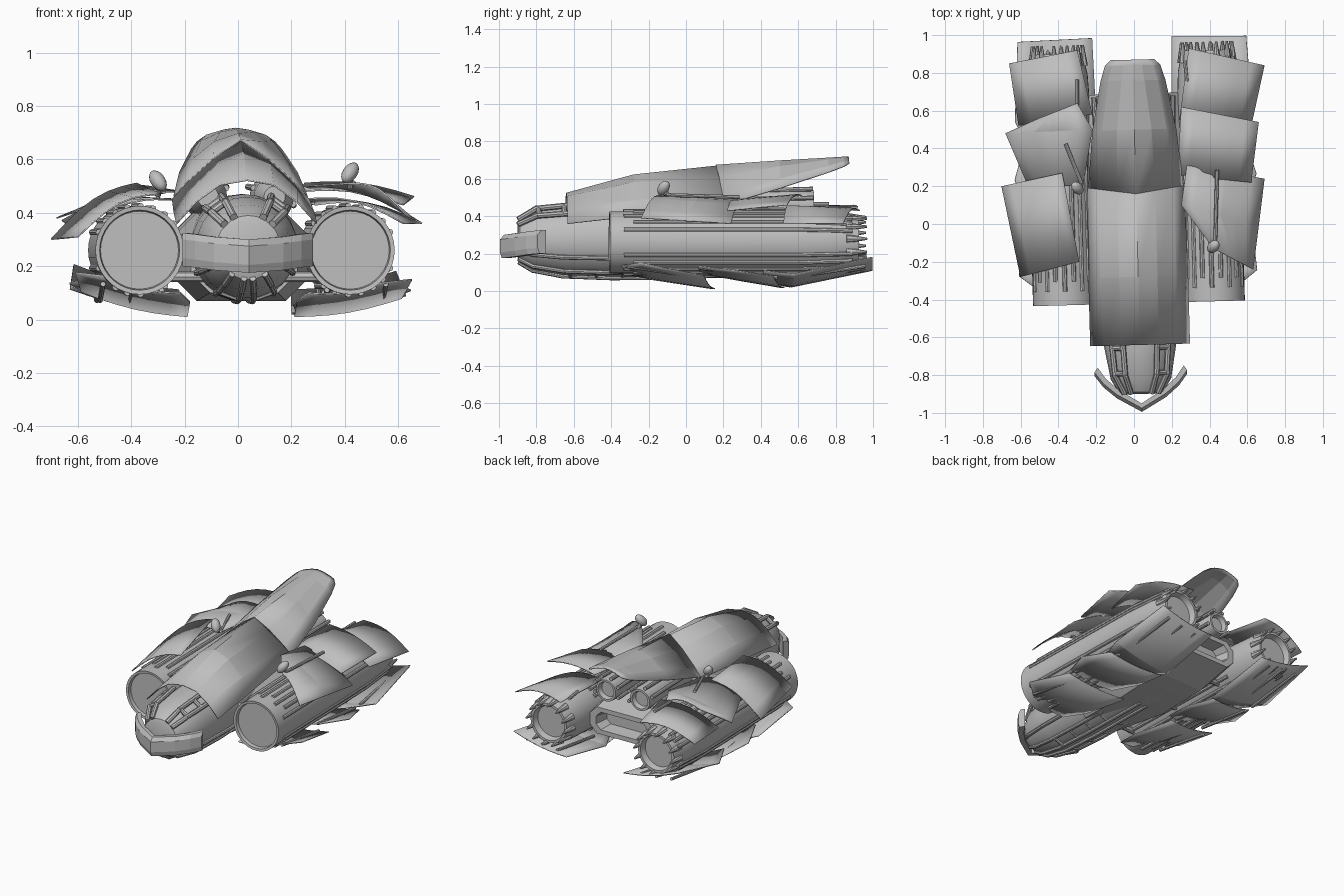
import bpy, bmesh, math
from mathutils import Matrix, Vector

if "Cube" in bpy.data.objects:
    bpy.data.objects.remove(bpy.data.objects["Cube"])

grey = bpy.data.materials.new("hull_grey")
grey.diffuse_color = (0.52, 0.52, 0.52, 1)
grey.use_nodes = True
grey.node_tree.nodes["Principled BSDF"].inputs["Base Color"].default_value = grey.diffuse_color
YAW = Matrix.Translation((0.015, 0, 0)) @ Matrix.Rotation(0.027, 4, 'Z')  # craft sits slightly turned
ID = Matrix.Identity(4)


def finish(name, bm, mat=YAW, thick=0, angle=30):
    bmesh.ops.recalc_face_normals(bm, faces=bm.faces)
    me = bpy.data.meshes.new(name)
    bm.to_mesh(me)
    bm.free()
    ob = bpy.data.objects.new(name, me)
    bpy.context.collection.objects.link(ob)
    me.materials.append(grey)
    ob.matrix_world = mat
    if thick:
        m = ob.modifiers.new("thickness", 'SOLIDIFY')
        m.thickness, m.offset = thick, 0
    bpy.ops.object.select_all(action='DESELECT')
    bpy.context.view_layer.objects.active = ob
    ob.select_set(True)
    bpy.ops.object.shade_smooth_by_angle(angle=math.radians(angle))
    return ob


def loft(name, rows, mat=YAW, thick=0, closed=False, angle=30):
    bm = bmesh.new()
    vs = [[bm.verts.new(p) for p in r] for r in rows]
    n = len(rows[0])
    for a, b in zip(vs, vs[1:]):
        for i in range(n if closed else n - 1):
            j = (i + 1) % n
            bm.faces.new((a[i], a[j], b[j], b[i]))
    if closed:
        bm.faces.new(vs[0])
        bm.faces.new(vs[-1])
    return finish(name, bm, mat, thick, angle)


def lathe(name, profile, x, z, n=32):
    """Turned part along y; profile is (y, radius)."""
    rows = [[(x + r * math.cos(t * math.tau / n), y, z + r * math.sin(t * math.tau / n))
             for t in range(n)] for y, r in profile]
    return loft(name, rows, closed=True)


def tubes(name, paths, r, n=8, mat=YAW):
    """Round bars along point paths, joined in one mesh."""
    bm = bmesh.new()
    for path in paths:
        pts = [Vector(p) for p in path]
        for a, b in zip(pts, pts[1:]):
            d = b - a
            m = Matrix.Translation((a + b) / 2) @ d.to_track_quat('Z', 'Y').to_matrix().to_4x4()
            bmesh.ops.create_cone(bm, cap_ends=True, segments=n, radius1=r, radius2=r,
                                  depth=d.length + r, matrix=m)
    return finish(name, bm, mat)


def plate(name, rows, bulge, mat=ID, n=6):
    """Curved armour plate from rows of (inner, outer) points."""
    grid = []
    for a, b in rows:
        a, b = Vector(a), Vector(b)
        grid.append([a.lerp(b, i / n) + Vector((0, 0, bulge * math.sin(math.pi * i / n)))
                     for i in range(n + 1)])
    return loft(name, grid, mat, 0.006, angle=8)


def mirror(half):
    return half + [(-x, z) for x, z in reversed(half[:-1])]


def polar(x, z, r, deg, y, s=1):
    a = math.radians(deg)
    return (x + s * r * math.cos(a), y, z + r * math.sin(a))


# top canopy shell and raised rear flap
shell = [(-0.64, [(-.262, .36), (-.19, .44), (-.1, .505), (0, .522)]),
         (-0.28, [(-.262, .40), (-.2, .485), (-.1, .58), (0, .62)]),
         (0.17, [(-.255, .45), (-.2, .51), (-.1, .60), (0, .668)])]
flap = [(0.16, [(-.25, .46), (-.2, .515), (-.1, .605), (0, .672)]),
        (0.5, [(-.22, .55), (-.17, .60), (-.09, .665), (0, .695)]),
        (0.76, [(-.17, .635), (-.13, .668), (-.06, .70), (0, .71)]),
        (0.84, [(-.145, .665), (-.11, .69), (-.05, .708), (0, .715)]),
        (0.87, [(-.115, .682), (-.08, .698), (-.04, .71), (0, .716)])]
for nm, secs in (("canopy_shell", shell), ("rear_flap", flap)):
    rows = []
    for y, half in secs:
        rows.append([(x, y + (0.15 * abs(x) if 0.1 < y < 0.2 else 0), z) for x, z in mirror(half)])
    loft(nm, rows, thick=0.006, angle=5)

# central hull, rounded nose
lathe("nose_hull", [(-.9, .09), (-.89, .12), (-.82, .16), (-.65, .19), (-.3, .2), (.2, .2), (.45, .17)],
      0, .27, 24)

# rear body between the engines with recessed tail
body = [(-0.3, .2, .10, .36), (0.1, .26, .07, .40), (0.45, .26, .09, .40), (0.69, .235, .16, .34),
        (0.69, .19, .19, .31), (0.60, .17, .20, .30)]
rows = []
for y, w, lo, hi in body:
    c = (hi - lo) * 0.28
    rows.append([(-w, y, lo + c), (-w + c, y, lo), (w - c, y, lo), (w, y, lo + c),
                 (w, y, hi - c), (w - c, y, hi), (-w + c, y, hi), (-w, y, hi - c)])
loft("rear_body", rows, closed=True, angle=10)

# curved front bumper with angled panels
arc = [(-.245, -.79, .015), (-.2, -.85, .01), (-.13, -.91, 0), (0, -.985, -.01),
       (.13, -.91, 0), (.2, -.85, .01), (.245, -.79, .015)]
rows = []
for x, y, dz in arc:
    k = 0.93
    rows.append([(x, y, .185 + dz), (x, y - .01, .215 + dz), (x, y - .01, .285 + dz), (x, y + .01, .31 + dz),
                 (x * k, y + .035, .31 + dz), (x * k, y + .035, .185 + dz)])
loft("front_bumper", rows, closed=True, angle=10)

# bars framing the nose and the belly
upper, lower = (44, 64, 116, 136), (-28, -58, -82, -98, -122, -152)
nose = [[polar(0, .27, r, d, y) for y, r in ((-.6, .212), (-.8, .19), (-.89, .13))] for d in upper]
tubes("nose_upper_bars", nose, .015)
nose = [[polar(0, .27, r, d, y) for y, r in ((.1, .2), (-.4, .203), (-.66, .193), (-.82, .162), (-.89, .12))]
        for d in lower]
tubes("nose_lower_bars", nose, .012)
tubes("nose_rungs", [[polar(0, .27, r, a, y), polar(0, .27, r, b, y)]
                     for y, r in ((-.79, .19), (-.655, .206)) for a, b in ((44, 64), (116, 136))], .014)
tubes("belly_rungs", [[polar(0, .27, .195, a, y), polar(0, .27, .195, a + 24, y)]
                      for y in (-.62, -.48, -.34, -.2) for a in (-122, -82)], .011)

for s, side in ((-1, "left"), (1, "right")):
    ex, ez = s * .395, .26
    # main engine
    lathe(side + "_engine", [(-.395, .005), (-.395, .146), (-.418, .15), (-.42, .166), (-.3, .166), (.6, .166),
                             (.8, .156), (.91, .132), (.91, .115), (.87, .105), (.87, .005)], ex, ez, 36)
    # engine rails, longer ones near the outer side
    rails = []
    for d in range(24, 160, 17):
        for sg in (1, -1):
            rails.append([polar(ex, ez, .165, sg * d, -.34 + .05 * (d % 2), s), polar(ex, ez, .165, sg * d, .6, s)])
            if d < 60:
                rails.append([polar(ex, ez, .165, sg * d, .6, s), polar(ex, ez, .15, sg * d, .87, s)])
    tubes(side + "_engine_rails", rails, .012)
    # pointed fingers around the exhaust
    bm = bmesh.new()
    for k in range(12):
        p = Vector(polar(ex, ez, .136, k * 30 + 8, .90))
        bmesh.ops.create_cone(bm, cap_ends=True, segments=8, radius1=.024, radius2=.006, depth=.11,
                              matrix=Matrix.Translation(p) @ Matrix.Rotation(-math.pi / 2, 4, 'X'))
    finish(side + "_exhaust_fingers", bm)
    # small upper thruster
    tx, tz = s * .125, .46
    lathe(side + "_thruster", [(.1, .04), (.2, .075), (.55, .082), (.68, .072), (.68, .058), (.65, .05), (.65, .005)],
          tx, tz, 20)
    tubes(side + "_thruster_ribs", [[polar(tx, tz, .08, d, .3), polar(tx, tz, .092, d, .67)]
                                    for d in range(-20, 201, 44)], .012)
    # struts tying the engine to the hull
    tubes(side + "_struts", [[(s * .12, y, z), (s * .3, y, z)] for y in (-.3, .1, .5) for z in (.16, .3)], .02)
    # lower armour plates, overlapping front to back
    roll = .025 if s < 0 else 0
    for nm, rws in (("front", [((.24, -.38, .10), (.5, -.36, .135)), ((.2, -.2, .065), (.63, -.26, .15)),
                               ((.2, .15, .012), (.6, .08, .08))]),
                    ("middle", [((.24, .08, .095), (.56, .05, .135)), ((.2, .3, .055), (.64, .25, .11)),
                                ((.22, .52, .018), (.58, .45, .08))]),
                    ("rear", [((.26, .42, .045), (.56, .4, .11)), ((.2, .56, .022), (.63, .56, .09)),
                              ((.21, .99, .11), (.605, .98, .18))])):
        plate(f"{side}_lower_{nm}_plate",
              [[(s * p[0], p[1], p[2] + roll * (p[0] > .4)) for p in r] for r in rws], -.018, YAW)
    # slats tucked between the engine and the lower plates
    tubes(side + "_lower_slats", [[(s * x, y0, z0 + .1 * (x - .31)), (s * x, y0 + .4, z0 + dz + .1 * (x - .31))]
                                  for x in (.31, .42, .53)
                                  for y0, z0, dz in ((-.33, .11, -.06), (.07, .10, -.05), (.54, .05, .06))], .01)

# upper armour plates
plate("right_upper_rear_plate", [((.24, .55, .45), (.62, .52, .36)), ((.29, .93, .43), (.69, .84, .36))], .04)
plate("right_upper_middle_plate", [((.23, .26, .48), (.62, .22, .43)), ((.25, .62, .51), (.66, .54, .46))], .025)
plate("right_upper_front_plate", [((.42, -.13, .51), (.63, -.24, .39)), ((.25, .1, .5), (.66, 0, .375)),
                                  ((.28, .31, .49), (.69, .24, .36))], .04)
plate("left_upper_rear_plate", [((-.22, .58, .45), (-.61, .52, .34)), ((-.3, .92, .45), (-.66, .85, .37))], .04)
plate("left_upper_middle_plate", [((-.27, .2, .48), (-.56, .2, .42)), ((-.22, .5, .48), (-.68, .48, .38)),
                                  ((-.3, .64, .49), (-.5, .56, .45))], .03)
plate("left_upper_front_plate", [((-.29, -.2, .47), (-.6, -.28, .31)), ((-.38, .27, .51), (-.7, .2, .30))], .045)
# ridges along the plates
tubes("plate_ridges", [[(.43, -.1, .513), (.44, .28, .502)], [(-.36, .42, .485), (-.28, .22, .48)],
                       [(-.3, .76, .465), (-.3, .6, .465)], [(.27, .86, .435), (.28, .76, .44)]], .01, mat=ID)

# small sensor pods on stalks
for nm, p, tilt in (("left", (-.30, .19, .52), -.6), ("right", (.42, -.12, .55), .6)):
    bm = bmesh.new()
    m = Matrix.Translation(p) @ Matrix.Rotation(tilt, 4, 'Y') @ Matrix.Rotation(-.5, 4, 'X')
    bmesh.ops.create_uvsphere(bm, u_segments=14, v_segments=8, radius=1,
                              matrix=m @ Matrix.Diagonal((.028, .03, .046, 1)))
    finish(nm + "_sensor_pod", bm, ID)
    tubes(nm + "_pod_stalk", [[p, (p[0], p[1] + .03, p[2] - .05)]], .012, mat=ID)
